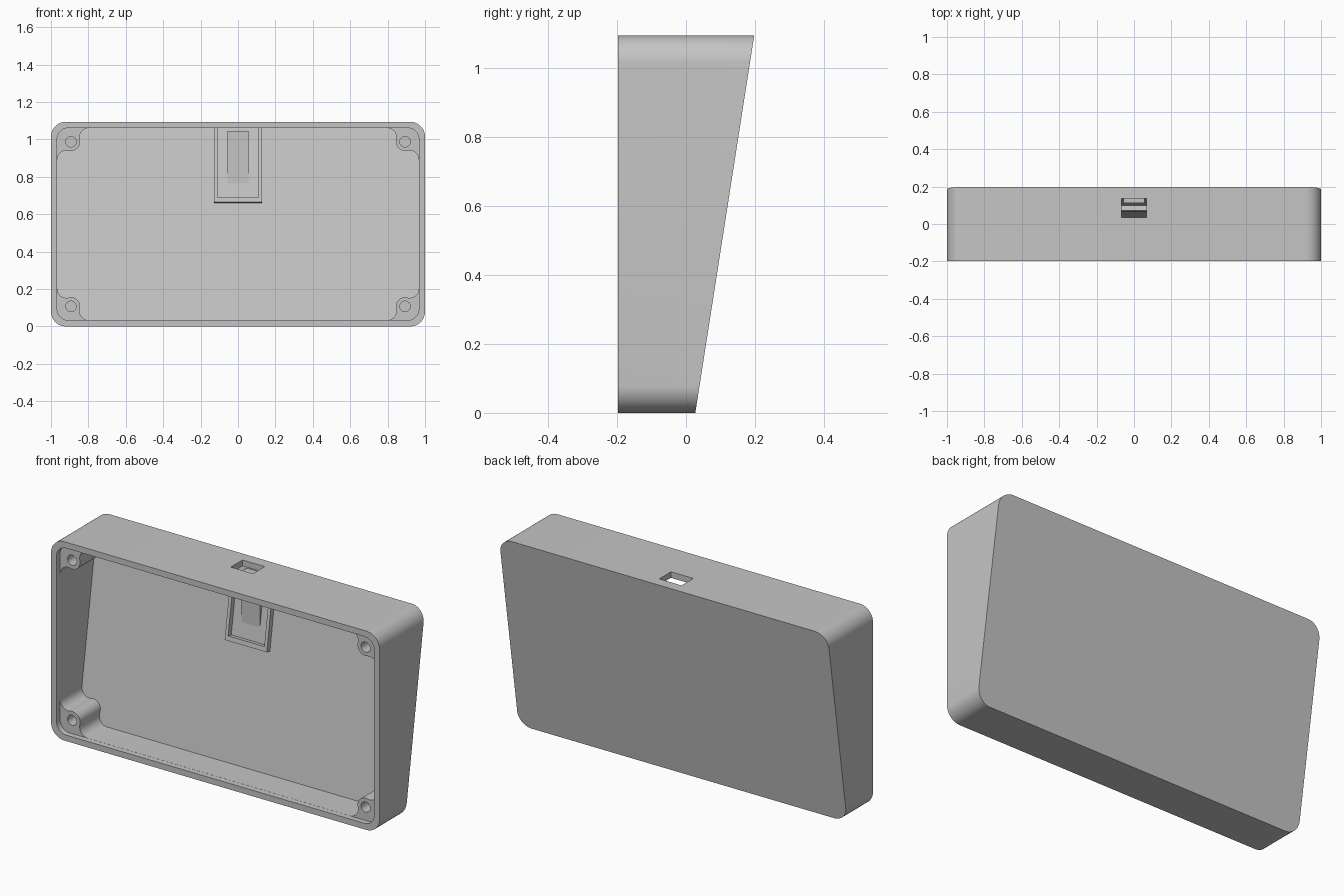
import bpy, bmesh
from math import atan2, cos, sin, sqrt, pi
from mathutils import Vector

default_cube = bpy.data.objects.get("Cube")
if default_cube:
    bpy.data.objects.remove(default_cube, do_unlink=True)

# Overall dimensions
HALF_W, HEIGHT, FRONT = 1.0, 1.094, -0.1975
SLOPE = 0.156
WALL = 0.033
BOSS_R, FILLET, BOSS_INSET = 0.048, 0.05, 0.074

grey = bpy.data.materials.new("plain_grey")
grey.use_nodes = True
grey.diffuse_color = (0.56, 0.56, 0.56, 1)
grey.node_tree.nodes["Principled BSDF"].inputs["Base Color"].default_value = grey.diffuse_color


def back(z):
    return 0.027 + SLOPE * z


def floor(z):
    return back(z) - 0.035


def arc(cx, cz, r, a0, a1, n=12):
    return [(cx + r * cos(a0 + (a1 - a0) * i / n), cz + r * sin(a0 + (a1 - a0) * i / n))
            for i in range(n + 1)]


def four_corners(corner, inset, margin):
    """Repeat a corner path, given about its own centre, round the rectangle."""
    w, top, low = HALF_W - margin - inset, HEIGHT - margin - inset, margin + inset
    pts = []
    for k, (cx, cz) in enumerate([(w, top), (-w, top), (-w, low), (w, low)]):
        c, s = round(cos(k * pi / 2)), round(sin(k * pi / 2))
        pts += [(cx + c * u - s * v, cz + s * u + c * v) for u, v in corner]
    return pts


def rounded(r, margin):
    return four_corners(arc(0, 0, r, 0, pi / 2), r, margin)


def loft(name, near, far):
    """Solid between two matching loops of points."""
    bm = bmesh.new()
    a = [bm.verts.new(p) for p in near]
    b = [bm.verts.new(p) for p in far]
    bm.faces.new(a)
    bm.faces.new(b[::-1])
    for i in range(len(a)):
        j = (i + 1) % len(a)
        bm.faces.new((a[i], b[i], b[j], a[j]))
    bmesh.ops.recalc_face_normals(bm, faces=bm.faces)
    mesh = bpy.data.meshes.new(name)
    bm.to_mesh(mesh)
    bm.free()
    mesh.materials.append(grey)
    ob = bpy.data.objects.new(name, mesh)
    bpy.context.collection.objects.link(ob)
    return ob


def prism(name, outline, y0, y1):
    """Extrude an x-z outline from y0 to y1, where y1 may depend on z."""
    end = y1 if callable(y1) else lambda z: y1
    return loft(name, [(x, y0, z) for x, z in outline], [(x, end(z), z) for x, z in outline])


def box_outline(w, z0, z1):
    return [(-w, z0), (w, z0), (w, z1), (-w, z1)]


def activate(ob):
    bpy.ops.object.select_all(action='DESELECT')
    ob.select_set(True)
    bpy.context.view_layer.objects.active = ob


def cut(ob, cutter):
    cutter.hide_render = True
    mod = ob.modifiers.new("cut", 'BOOLEAN')
    mod.operation, mod.solver, mod.object = 'DIFFERENCE', 'EXACT', cutter
    activate(ob)
    bpy.ops.object.modifier_apply(modifier=mod.name)
    bpy.data.objects.remove(cutter, do_unlink=True)


# Wedge-shaped shell with a sloping back
shell = prism("shell", rounded(0.08, 0), FRONT, back)

# Shallow lip for the missing cover
cut(shell, prism("lip_cutter", rounded(0.06, WALL), FRONT - 0.05, FRONT + 0.031))

# Cavity whose outline wraps round the four screw bosses
off = BOSS_INSET - FILLET
d = sqrt((BOSS_R + FILLET) ** 2 - off ** 2)
boss_corner = (arc(off, -d, FILLET, 0, atan2(d, -off))
               + arc(0, 0, BOSS_R, atan2(-d, off), atan2(off, -d) - 2 * pi, 20)[1:-1]
               + arc(-d, off, FILLET, atan2(-off, d), pi / 2))
cavity = four_corners(boss_corner, BOSS_INSET, WALL + 0.0005)
cut(shell, prism("cavity_cutter", cavity, FRONT - 0.05, floor))

# Blind screw holes
screw_at = WALL + BOSS_INSET
for x in (-1, 1):
    for z in (screw_at, HEIGHT - screw_at):
        hole = arc(x * (HALF_W - screw_at), z, 0.028, 0, 2 * pi, 32)[:-1]
        cut(shell, prism("screw_cutter", hole, FRONT - 0.05, -0.03))

# Cable opening through the top wall
cut(shell, prism("port_cutter", box_outline(0.068, HEIGHT - 0.06, HEIGHT + 0.05), 0.034, 0.136))
activate(shell)
bpy.ops.object.shade_smooth_by_angle(angle=pi / 6)

# U-shaped socket frame standing square to the sloping floor
normal = Vector((0, -1, SLOPE)).normalized()
top = HEIGHT - WALL + 0.005
u_shape = [(-0.128, top), (-0.128, 0.66), (0.128, 0.66), (0.128, top),
           (0.11, top), (0.11, 0.685), (-0.11, 0.685), (-0.11, top)]
base = [Vector((x, floor(z), z)) for x, z in u_shape]
loft("socket_frame", [p + normal * 0.028 for p in base], [p - normal * 0.01 for p in base])

# Wedge that gives the socket an upright seat
prism("socket_wedge", box_outline(0.056, 0.765, 1.045), floor(0.765), lambda z: floor(z) + 0.005)
